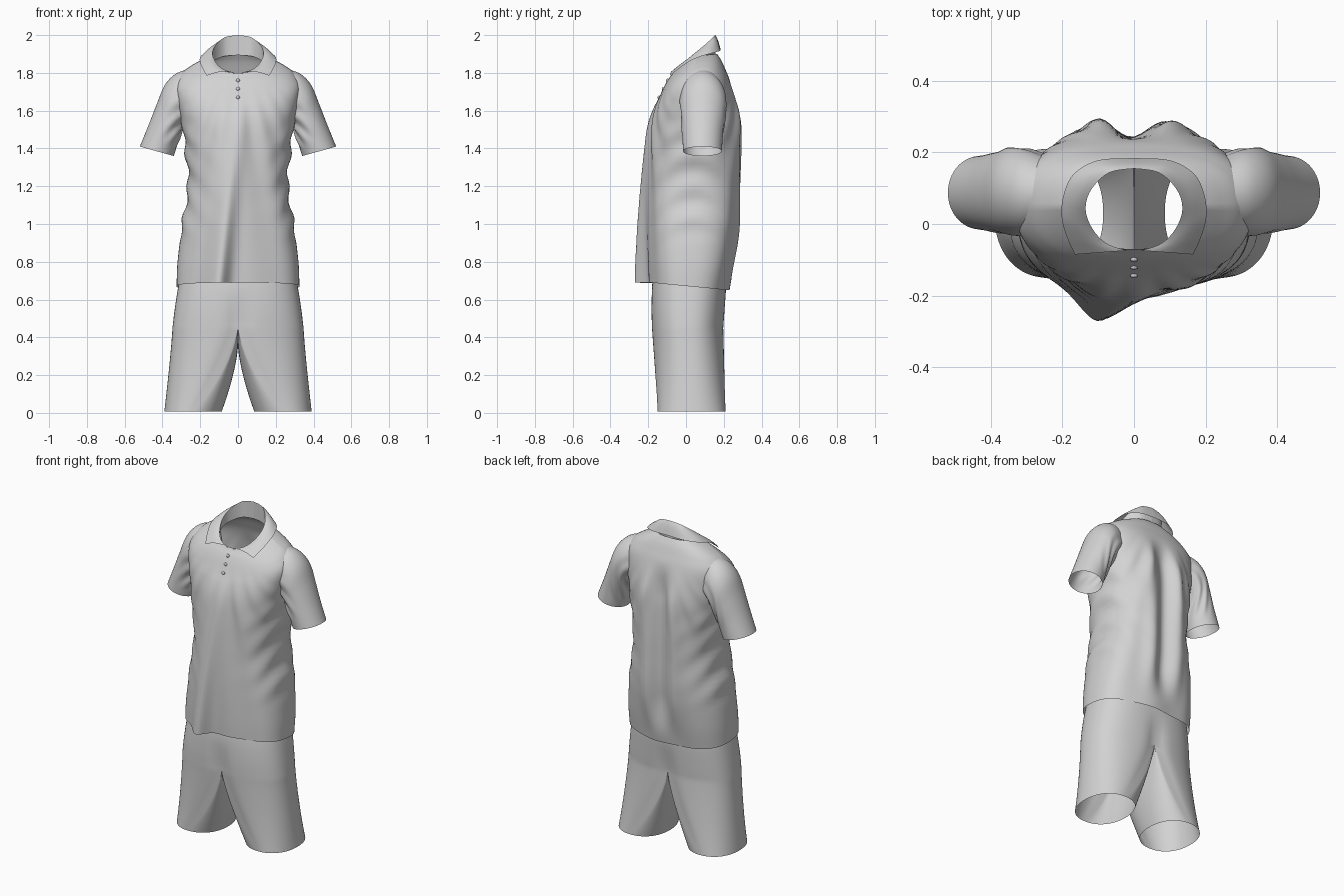
import bpy, bmesh
from math import sin, cos, pi, exp, radians
from mathutils import Vector

if "Cube" in bpy.data.objects:
    bpy.data.objects.remove(bpy.data.objects["Cube"], do_unlink=True)


def make_material(name, colour):
    mat = bpy.data.materials.new(name)
    mat.use_nodes = True
    mat.diffuse_color = colour
    mat.node_tree.nodes["Principled BSDF"].inputs["Base Color"].default_value = colour
    return mat


CLOTH = make_material("light grey cloth", (0.65, 0.65, 0.65, 1))


def smooth_path(keys, steps):
    """Catmull-Rom interpolation through rows of values."""
    keys = [Vector(k) for k in keys]
    out = []
    for i in range(len(keys) - 1):
        p0, p1 = keys[max(i - 1, 0)], keys[i]
        p2, p3 = keys[i + 1], keys[min(i + 2, len(keys) - 1)]
        for s in range(steps):
            t = s / steps
            out.append(p1 + (p2 - p0) * (t / 2)
                       + (p0 * 2 - p1 * 5 + p2 * 4 - p3) * (t * t / 2)
                       + (p1 * 3 - p0 - p2 * 3 + p3) * (t ** 3 / 2))
    return out + [keys[-1]]


def add_grid(bm, rows, closed):
    verts = [[bm.verts.new(p) for p in row] for row in rows]
    n = len(rows[0])
    for low, high in zip(verts, verts[1:]):
        for j in range(n if closed else n - 1):
            k = (j + 1) % n
            bm.faces.new((low[j], low[k], high[k], high[j]))


def finish(name, bm, mirror=False):
    bmesh.ops.remove_doubles(bm, verts=bm.verts, dist=0.0002)
    mesh = bpy.data.meshes.new(name)
    bm.to_mesh(mesh)
    bm.free()
    mesh.materials.append(CLOTH)
    obj = bpy.data.objects.new(name, mesh)
    bpy.context.collection.objects.link(obj)
    if mirror:
        mod = obj.modifiers.new("mirror", 'MIRROR')
        mod.merge_threshold = 0.001
    bpy.ops.object.select_all(action='DESELECT')
    obj.select_set(True)
    bpy.context.view_layer.objects.active = obj
    bpy.ops.object.shade_smooth_by_angle(angle=radians(60))
    return obj


def power(v, n):
    return (1 if v >= 0 else -1) * abs(v) ** (2 / n)


def bump(v, width):
    return exp(-(v / width) ** 2)


def ramp(v, low, high):
    t = min(max((v - low) / (high - low), 0), 1)
    return t * t * (3 - 2 * t)


# Shirt body: front, side and back heights, half width, front and back depth
BODY = [
    (0.69, 0.67, 0.65, 0.325, -0.19, 0.225),
    (0.80, 0.80, 0.80, 0.32, -0.195, 0.25),
    (1.00, 1.00, 1.00, 0.295, -0.2, 0.275),
    (1.20, 1.20, 1.20, 0.265, -0.2, 0.28),
    (1.40, 1.40, 1.40, 0.28, -0.195, 0.28),
    (1.53, 1.54, 1.55, 0.30, -0.185, 0.275),
    (1.62, 1.65, 1.67, 0.322, -0.163, 0.255),
    (1.69, 1.74, 1.76, 0.33, -0.133, 0.232),
    (1.735, 1.80, 1.82, 0.295, -0.112, 0.208),
    (1.765, 1.84, 1.86, 0.24, -0.095, 0.19),
    (1.785, 1.87, 1.885, 0.185, -0.08, 0.175),
    (1.80, 1.89, 1.90, 0.14, -0.07, 0.165),
]


def body_point(row, angle):
    zf, zs, zb, half, yf, yb = row
    mid, depth = (yf + yb) / 2, (yb - yf) / 2
    x = half * power(cos(angle), 2.5)
    w = power(sin(angle), 2.5)
    y = mid + depth * w
    z = zs + abs(w) * ((zb if w > 0 else zf) - zs)
    drape = ramp(z, 1.75, 1.45)
    fan = sin(28 * x / (2 - z) + 0.6) * 0.006 * drape
    if w < 0:
        # one deep pleat falling from the placket to the hem
        fall = max(0, (1.65 - z) / 0.95)
        off = x + 0.1 * fall
        pleat = 0.093 * fall ** 0.9 * bump(off, 0.075 if off < 0 else 0.05)
        y += w * (pleat + fan)
    else:
        # centre back hollow between two ridges
        long = ramp(z, 1.78, 1.55) * ramp(z, 0.68, 0.95)
        y += w * (long * (0.018 * bump(abs(x) - 0.1, 0.045) - 0.04 * bump(x, 0.05)) + fan)
    # curved drag folds on the flanks
    flank = ramp(z, 0.85, 1.05) * ramp(z, 1.6, 1.4) * (1 - abs(w)) ** 0.7
    x += flank * 0.009 * sin(38 * z + 110 * (y - 0.04) ** 2) * (1 if x > 0 else -1)
    return (x, y, z)


bm = bmesh.new()
SEG = 160
add_grid(bm, [[body_point(r, 2 * pi * j / SEG) for j in range(SEG)]
              for r in smooth_path(BODY, 7)], True)
finish("shirt_body", bm)

# Sleeves: outer x, z, inner x, z, front and back y
SLEEVE = [
    (0.52, 1.41, 0.34, 1.36, -0.015, 0.19),
    (0.475, 1.52, 0.322, 1.415, -0.02, 0.195),
    (0.432, 1.63, 0.305, 1.47, -0.025, 0.205),
    (0.388, 1.735, 0.29, 1.51, -0.03, 0.213),
    (0.33, 1.795, 0.265, 1.54, -0.03, 0.21),
    (0.26, 1.82, 0.23, 1.56, -0.015, 0.19),
]


def sleeve_point(row, angle):
    ox, oz, ix, iz, yf, yb = row
    c, s = cos(angle), sin(angle)
    crease = 0.006 * sin(9 * angle + 30 * oz) * ramp(oz, 1.45, 1.6) * ramp(c, 0.6, -0.6)
    return ((ox + ix) / 2 + c * ((ox - ix) / 2 + crease),
            (yf + yb) / 2 + s * ((yb - yf) / 2 + crease),
            (oz + iz) / 2 + c * (oz - iz) / 2)


bm = bmesh.new()
add_grid(bm, [[sleeve_point(r, 2 * pi * j / 64) for j in range(64)]
              for r in smooth_path(SLEEVE, 6)], True)
finish("sleeves", bm, mirror=True)

# Collar: fold line and outer edge from centre back to the front point
FOLD = [(0, 0.155, 2.0), (0.07, 0.143, 1.988), (0.12, 0.095, 1.945), (0.135, 0.04, 1.9),
        (0.115, -0.015, 1.852), (0.075, -0.055, 1.818), (0.02, -0.074, 1.802)]
EDGE = [(0, 0.184, 1.92), (0.1, 0.178, 1.916), (0.168, 0.14, 1.905), (0.197, 0.08, 1.888),
        (0.202, 0.02, 1.862), (0.188, -0.035, 1.825), (0.165, -0.085, 1.785)]
rows = [[] for _ in range(7)]
for f, e in zip(smooth_path(FOLD, 8), smooth_path(EDGE, 8)):
    stand = Vector((f.x * 1.02, f.y, f.z - 0.5 * (f.z - 1.8) - 0.006))
    rows[6].append(stand)
    for i in range(6):
        p = e.lerp(f, i / 5)
        p.z += 0.012 * sin(pi * i / 5)
        rows[i].append(p)
bm = bmesh.new()
add_grid(bm, [row[::-1] for row in rows][::-1], False)
bmesh.ops.recalc_face_normals(bm, faces=bm.faces)
if sum(f.normal.z for f in bm.faces) < 0:
    bmesh.ops.reverse_faces(bm, faces=bm.faces)
finish("collar", bm, mirror=True)

# Buttons down the placket
bm = bmesh.new()
for y, z in ((-0.099, 1.76), (-0.121, 1.715), (-0.144, 1.67)):
    new = bmesh.ops.create_uvsphere(bm, u_segments=16, v_segments=10, radius=0.01)["verts"]
    bmesh.ops.scale(bm, verts=new, vec=(1, 0.7, 1))
    bmesh.ops.translate(bm, verts=new, vec=(0, y, z))
finish("buttons", bm)

# Shorts: height, half width, front and back depth, from crotch level to waist
HIPS = [(0.45, 0.347, -0.183, 0.2), (0.55, 0.335, -0.185, 0.207),
        (0.67, 0.316, -0.18, 0.213), (0.82, 0.285, -0.16, 0.21)]
HALF = 40


def hip_point(row, angle):
    z, half, yf, yb = row
    w = power(sin(angle), 2.5)
    x = max(0, half * power(cos(angle), 2.5))
    groove = 0.022 * bump(x, 0.045) * ramp(z, 0.68, 0.45)
    return Vector((x, (yf + yb) / 2 + w * ((yb - yf) / 2 - groove), z))


def leg_point(t, j):
    angle = -pi / 2 + pi * j / HALF
    hem = Vector((0.238 + 0.152 * power(cos(angle), 2.2),
                  0.03 + 0.18 * power(sin(angle), 2.2), 0.008))
    if j <= HALF:
        top = hip_point(HIPS[0], angle)
    else:
        # crotch seam running from back to front
        u = sin(angle)
        back, front = (hip_point(HIPS[0], s * pi / 2).y for s in (1, -1))
        top = Vector((0, (back + front) / 2 + u * (back - front) / 2,
                      0.45 - 0.09 * (1 - u * u)))
    p = top.lerp(hem, t)
    p.x = top.x + (hem.x - top.x) * t ** (1.2 if j <= HALF else 1.5)
    return p


bm = bmesh.new()
add_grid(bm, [[leg_point(1 - i / 20, j) for j in range(2 * HALF)] for i in range(21)], True)
add_grid(bm, [[hip_point(r, -pi / 2 + pi * j / HALF) for j in range(HALF + 1)]
              for r in smooth_path(HIPS, 5)], False)
finish("shorts", bm, mirror=True)
